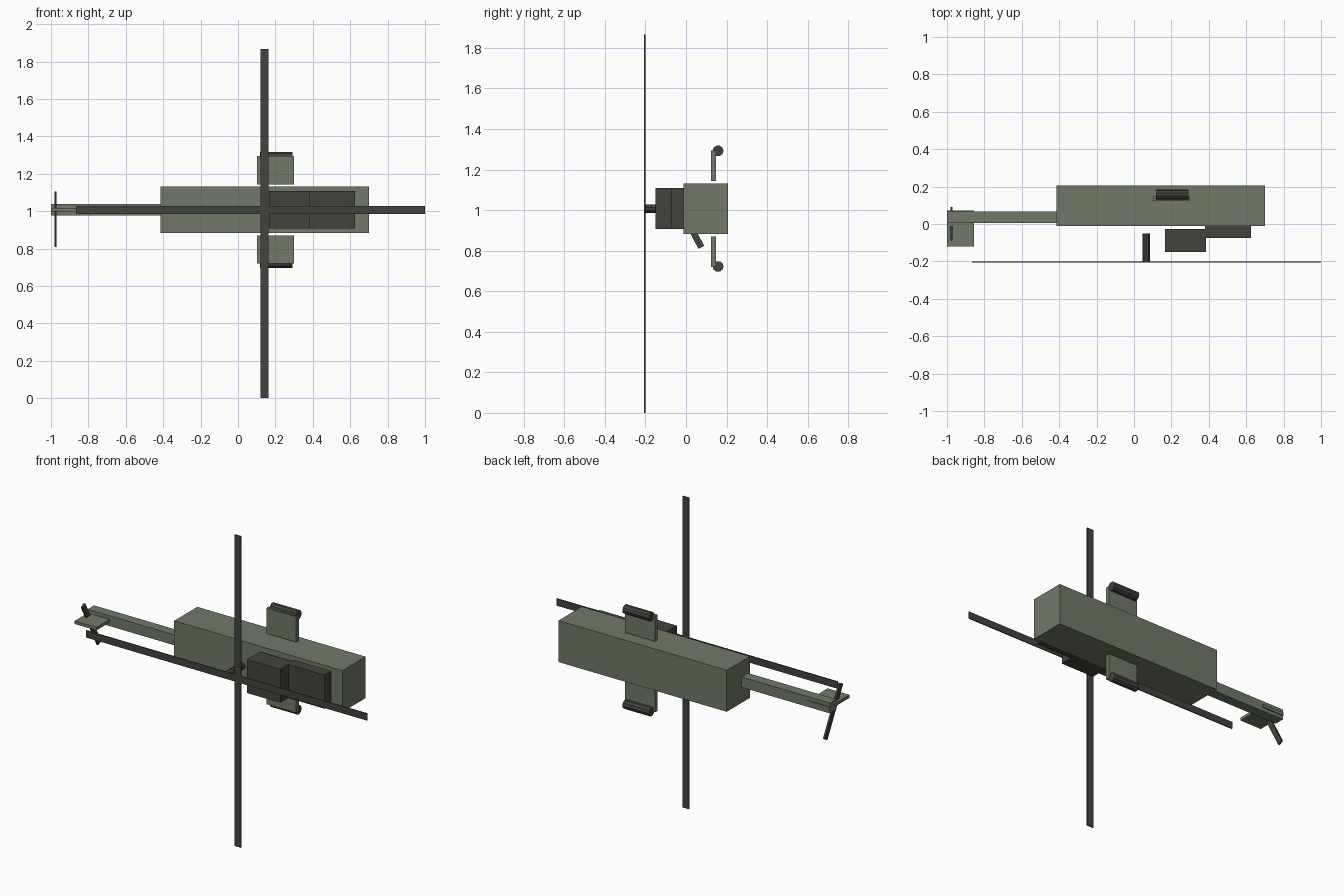
import bpy
import math
from mathutils import Matrix

cube = bpy.data.objects.get("Cube")
if cube:
    bpy.data.objects.remove(cube, do_unlink=True)


def material(name, rgb):
    mat = bpy.data.materials.new(name)
    mat.use_nodes = True
    color = (*rgb, 1)
    mat.diffuse_color = color
    mat.node_tree.nodes["Principled BSDF"].inputs["Base Color"].default_value = color
    return mat


olive = material("olive green", (0.165, 0.19, 0.135))
dark = material("dark grey", (0.055, 0.055, 0.047))


def finish(name, mat):
    obj = bpy.context.object
    obj.name = name
    obj.data.name = name
    obj.data.materials.append(mat)
    return obj


def box(name, mat, x, y, z, tilt=0):
    """Box spanning three (low, high) ranges, tilted about the x axis."""
    spans = (x, y, z)
    centre = [(a + b) / 2 for a, b in spans]
    bpy.ops.mesh.primitive_cube_add(size=1, location=centre, rotation=(tilt, 0, 0))
    obj = finish(name, mat)
    obj.data.transform(Matrix.Diagonal([b - a for a, b in spans] + [1]))
    return obj


def rod(name, mat, radius, length, centre, rotation):
    bpy.ops.mesh.primitive_cylinder_add(vertices=10, radius=radius, depth=length,
                                        location=centre, rotation=rotation)
    return finish(name, mat)


MID = 1.007  # height of the centre line

# Fuselage, tail boom and fin
box("fuselage", olive, (-0.415, 0.70), (-0.012, 0.207), (0.883, 1.132))
box("tail_boom", olive, (-1, -0.41), (0.005, 0.066), (MID - 0.031, MID + 0.031))
box("tail_fin", olive, (-1, -0.855), (-0.12, 0.072), (MID - 0.009, MID + 0.009))

# Engine housings
box("engine_housing", dark, (0.165, 0.386), (-0.15, -0.028), (0.907, 1.108))
box("engine_intake", dark, (0.38, 0.625), (-0.074, -0.012), (0.907, 1.108))

# Main rotor
rod("rotor_mast", dark, 0.021, 0.15, (0.065, -0.126, MID), (math.pi / 2, 0, 0))
blade_y = (-0.206, -0.2)
box("main_blade_long", dark, (-0.865, 1), blade_y, (MID - 0.021, MID + 0.021))
box("main_blade_cross", dark, (0.12, 0.163), blade_y, (0, 1.866))

# Tail rotor
box("tail_rotor_blade", dark, (-0.981, -0.970), (-0.015, 0.017), (0.798, 1.116),
    tilt=math.radians(28))

# Stub wings with pods, one on each side
for side, sign in (("upper", 1), ("lower", -1)):
    wing_z = sorted((MID + sign * 0.136, MID + sign * 0.288))
    box(side + "_stub_wing", olive, (0.102, 0.30), (0.123, 0.147), wing_z)
    rod(side + "_pod", dark, 0.027, 0.175, (0.205, 0.158, MID + sign * 0.285),
        (0, math.pi / 2, 0))
